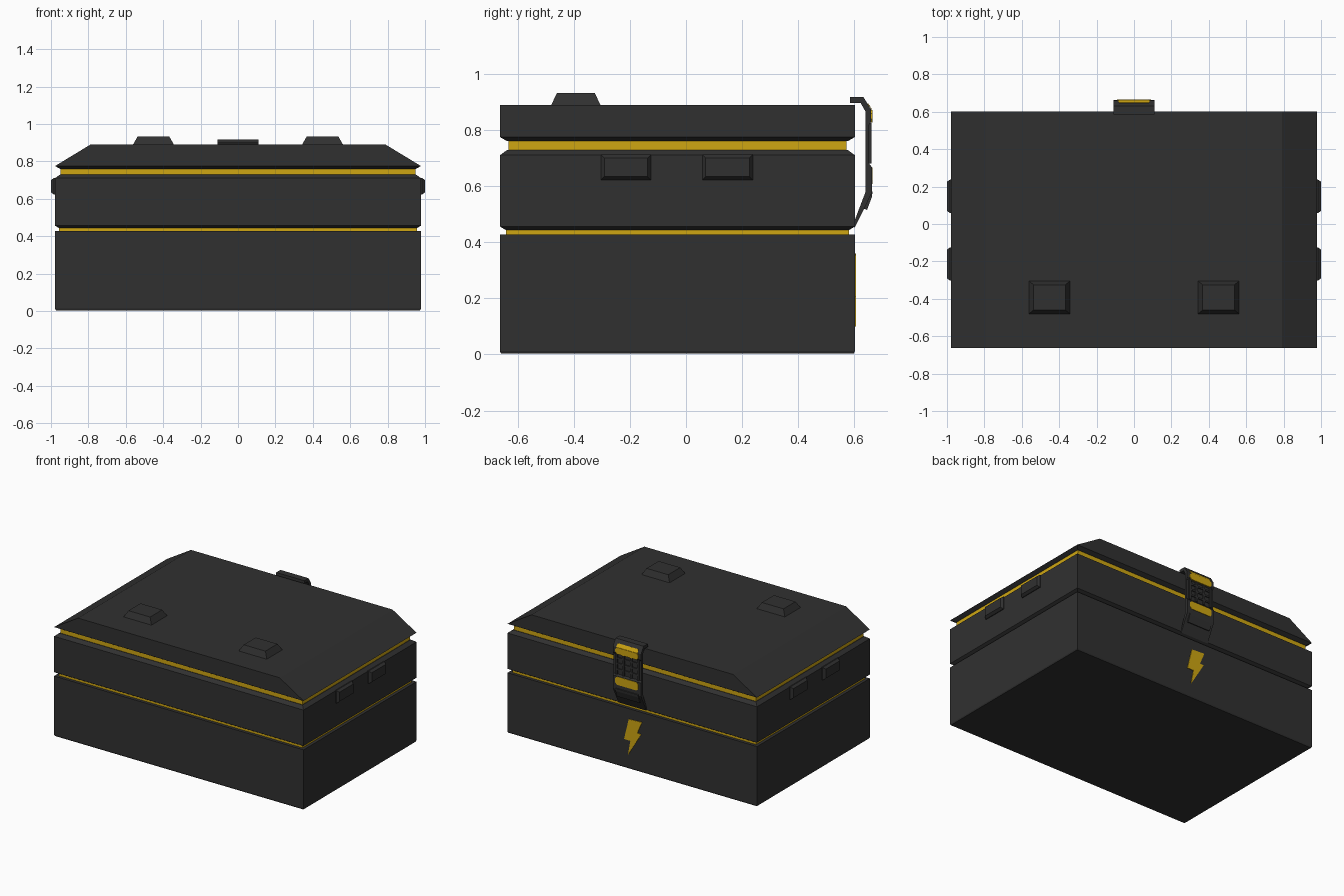
import bpy, bmesh

if "Cube" in bpy.data.objects:
    bpy.data.objects.remove(bpy.data.objects["Cube"])


def material(name, rgb):
    m = bpy.data.materials.new(name)
    m.diffuse_color = (*rgb, 1)
    m.use_nodes = True
    m.node_tree.nodes["Principled BSDF"].inputs["Base Color"].default_value = m.diffuse_color
    return m


DARK = material("charcoal", (0.030, 0.030, 0.030))
GOLD = material("gold", (0.62, 0.38, 0.006))


def finish(name, bm, mat):
    bmesh.ops.recalc_face_normals(bm, faces=bm.faces)
    me = bpy.data.meshes.new(name)
    bm.to_mesh(me)
    bm.free()
    me.materials.append(mat)
    ob = bpy.data.objects.new(name, me)
    bpy.context.collection.objects.link(ob)
    return ob


def loft(name, rings, mat):
    """Stack rectangles given as (z, x0, x1, y0, y1)."""
    bm = bmesh.new()
    loops = [[bm.verts.new(p) for p in ((x0, y0, z), (x1, y0, z), (x1, y1, z), (x0, y1, z))]
             for z, x0, x1, y0, y1 in rings]
    bm.faces.new(loops[0])
    bm.faces.new(loops[-1])
    for a, b in zip(loops, loops[1:]):
        for i in range(4):
            j = (i + 1) % 4
            bm.faces.new((a[i], a[j], b[j], b[i]))
    return finish(name, bm, mat)


def prism(name, points, offset, mat):
    """Extrude a flat outline by an offset vector."""
    bm = bmesh.new()
    face = bm.faces.new([bm.verts.new(p) for p in points])
    new = bmesh.ops.extrude_face_region(bm, geom=[face], use_keep_orig=True)
    verts = [v for v in new["geom"] if isinstance(v, bmesh.types.BMVert)]
    bmesh.ops.translate(bm, verts=verts, vec=offset)
    return finish(name, bm, mat)


def box(name, x0, x1, y0, y1, z0, z1, mat):
    return loft(name, [(z0, x0, x1, y0, y1), (z1, x0, x1, y0, y1)], mat)


X, Y0, Y1 = 0.978, -0.663, 0.602


def ring(z, inset=0.0):
    return (z, -X + inset, X - inset, Y0 + inset, Y1 - inset)


# Case body, separated by recessed gold bands
loft("base", [ring(0.003, 0.004), ring(0.012), ring(0.428)], DARK)
loft("lower_band", [ring(0.426, 0.022), ring(0.450, 0.022)], GOLD)
loft("middle_tier", [ring(0.444, 0.02), ring(0.456), ring(0.710), ring(0.729, 0.026)], DARK)
loft("upper_band", [ring(0.726, 0.03), ring(0.764, 0.03)], GOLD)

# Lid with sloping ends
loft("lid", [ring(0.760, 0.026), ring(0.775), (0.889, -0.79, 0.79, Y0, Y1)], DARK)

# Feet on the lid and chamfered blocks on the ends
for s, side in ((-1, "left"), (1, "right")):
    cx = s * 0.452
    loft(f"{side}_lid_foot", [(0.885, cx - 0.112, cx + 0.112, -0.482, -0.303),
                              (0.932, cx - 0.085, cx + 0.085, -0.460, -0.325)], DARK)
    for n, (a, b) in enumerate(((-0.303, -0.125), (0.058, 0.238))):
        bm = bmesh.new()
        rings = []
        for x, d in ((0.970, 0.0), (0.983, 0.0), (1.0, 0.012)):
            rings.append([bm.verts.new((s * x, y, z)) for y, z in
                          ((a + d, 0.622 + d), (b - d, 0.622 + d),
                           (b - d, 0.712 - d), (a + d, 0.712 - d))])
        bm.faces.new(rings[0])
        bm.faces.new(rings[-1])
        for p, q in zip(rings, rings[1:]):
            for i in range(4):
                j = (i + 1) % 4
                bm.faces.new((p[i], p[j], q[j], q[i]))
        finish(f"{side}_block_{n + 1}", bm, DARK)

# Rear latch strap
W = 0.11
strap = [(0.585, 0.918), (0.632, 0.918), (0.660, 0.872), (0.660, 0.830), (0.653, 0.820),
         (0.653, 0.680), (0.662, 0.668), (0.662, 0.575), (0.600, 0.450), (0.600, 0.475),
         (0.640, 0.580), (0.640, 0.865), (0.622, 0.897), (0.585, 0.897)]
prism("latch_strap", [(-W, y, z) for y, z in strap], (2 * W, 0, 0), DARK)
lip = [(0.645, 0.595), (0.665, 0.580), (0.662, 0.560), (0.645, 0.515), (0.628, 0.522)]
prism("latch_lip", [(-W + 0.02, y, z) for y, z in lip], (2 * W - 0.04, 0, 0), DARK)

# Raised grid on the latch
for i, x in enumerate((-0.085, -0.03, 0.03, 0.085)):
    box(f"latch_rib_{i + 1}", x - 0.008, x + 0.008, 0.650, 0.661, 0.68, 0.825, DARK)
for i, z in enumerate((0.715, 0.755, 0.795)):
    box(f"latch_bar_{i + 1}", -0.09, 0.09, 0.650, 0.660, z - 0.006, z + 0.006, DARK)

# Gold latch pads with clipped corners
for name, z0, z1 in (("upper", 0.826, 0.872), ("lower", 0.608, 0.666)):
    w, c = 0.09, 0.014
    pts = [(-w + c, z0), (w - c, z0), (w, z0 + c), (w, z1 - c),
           (w - c, z1), (-w + c, z1), (-w, z1 - c), (-w, z0 + c)]
    prism(f"{name}_latch_pad", [(x, 0.657, z) for x, z in pts], (0, 0.008, 0), GOLD)
prism("latch_bevel_pad", [(-0.085, 0.661, 0.872), (0.085, 0.661, 0.872),
                          (0.08, 0.647, 0.895), (-0.08, 0.647, 0.895)],
      (0, 0.002, 0.001), GOLD)

# Bolt-shaped plate on the back of the base
bolt = [(0.025, 0.355), (-0.078, 0.360), (-0.042, 0.275), (-0.072, 0.272),
        (0.032, 0.100), (0.012, 0.205), (0.062, 0.205)]
prism("bolt_plate", [(x, Y1 - 0.002, z) for x, z in bolt], (0, 0.006, 0), GOLD)
